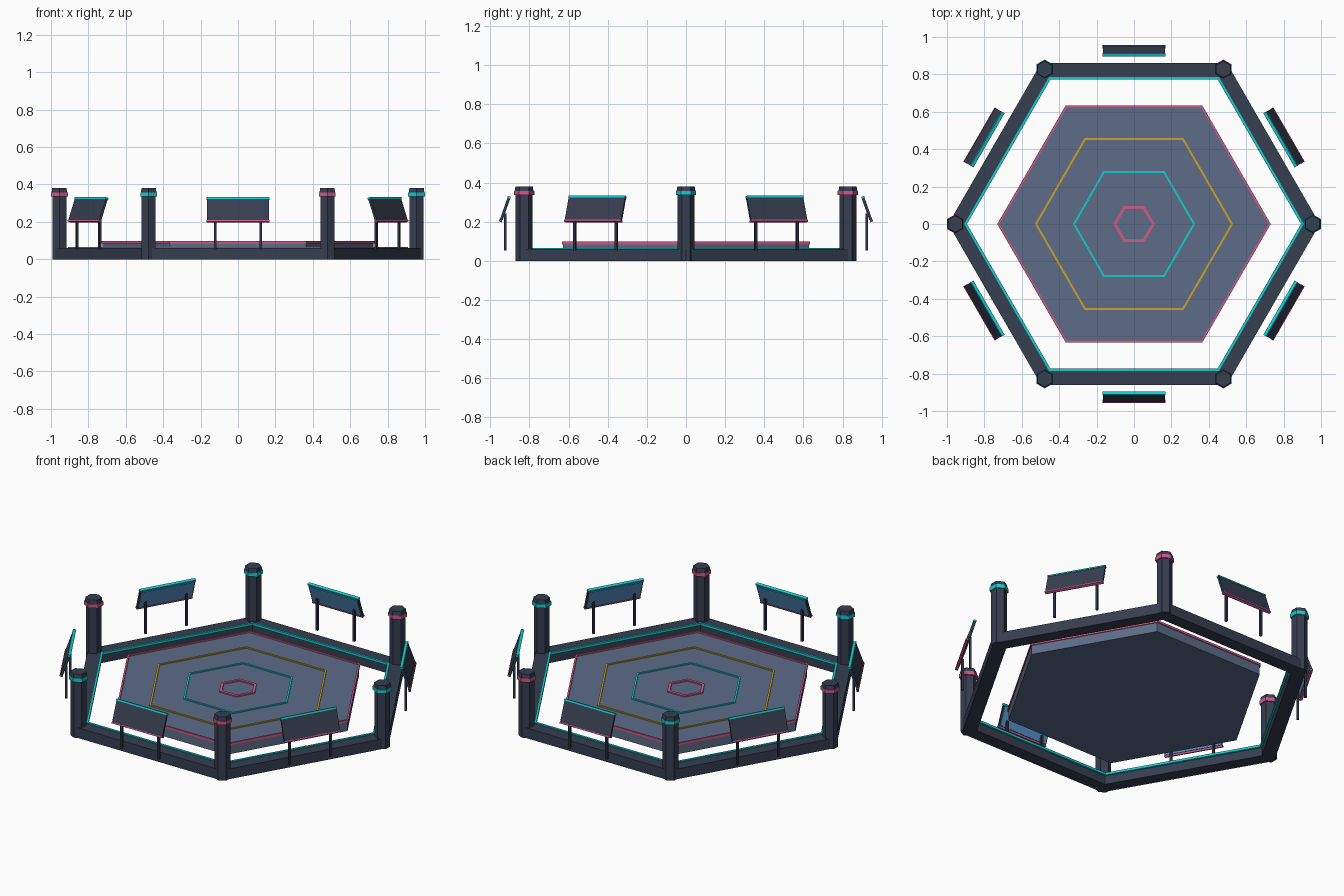
import bpy, bmesh, math
from mathutils import Matrix

if "Cube" in bpy.data.objects:
    bpy.data.objects.remove(bpy.data.objects["Cube"])


def material(name, *rgb):
    linear = [((c / 255 + 0.055) / 1.055) ** 2.4 for c in rgb] + [1]
    m = bpy.data.materials.new(name)
    m.use_nodes = True
    m.diffuse_color = linear
    m.node_tree.nodes["Principled BSDF"].inputs["Base Color"].default_value = linear
    return m


slate = material("dark slate", 54, 62, 80)
shadow = material("darker slate", 44, 50, 65)
steel = material("blue grey floor", 92, 108, 135)
cyan = material("cyan glow", 20, 205, 212)
pink = material("pink glow", 208, 88, 138)
amber = material("amber glow", 204, 164, 40)
glass = material("screen blue", 88, 146, 200)


def finish(bm, name, mat, matrix=Matrix()):
    bmesh.ops.recalc_face_normals(bm, faces=bm.faces)
    mesh = bpy.data.meshes.new(name)
    bm.to_mesh(mesh)
    bm.free()
    mesh.materials.append(mat)
    obj = bpy.data.objects.new(name, mesh)
    obj.matrix_world = matrix
    bpy.context.collection.objects.link(obj)
    return obj


def hex_prism(name, mat, r1, r2, z0, z1, x=0, y=0, turn=0):
    bm = bmesh.new()
    rings = [[bm.verts.new((x + r * math.cos(turn + k * math.pi / 3),
                            y + r * math.sin(turn + k * math.pi / 3), z))
              for k in range(6)] for r, z in ((r1, z0), (r2, z1))]
    for ring in rings:
        bm.faces.new(ring)
    for k in range(6):
        n = (k + 1) % 6
        bm.faces.new((rings[0][k], rings[0][n], rings[1][n], rings[1][k]))
    return finish(bm, name, mat)


def hex_ring(name, mat, outer, inner, z0, z1):
    # Rectangular section swept around six corners
    bm = bmesh.new()
    section = ((outer, z0), (outer, z1), (inner, z1), (inner, z0))
    loops = [[bm.verts.new((r * math.cos(k * math.pi / 3), r * math.sin(k * math.pi / 3), z))
              for r, z in section] for k in range(6)]
    for k in range(6):
        a, b = loops[k], loops[(k + 1) % 6]
        for i in range(4):
            j = (i + 1) % 4
            bm.faces.new((a[i], a[j], b[j], b[i]))
    return finish(bm, name, mat)


def box(name, mat, size, center, matrix):
    bm = bmesh.new()
    bmesh.ops.create_cube(bm, size=1)
    bmesh.ops.scale(bm, vec=size, verts=bm.verts)
    bmesh.ops.translate(bm, vec=center, verts=bm.verts)
    return finish(bm, name, mat, matrix)


# Floor with glowing outlines
hex_prism("floor", steel, 0.725, 0.725, 0.03, 0.09)
hex_ring("floor_rim", pink, 0.731, 0.719, 0.085, 0.098)
hex_ring("outer_floor_line", amber, 0.53, 0.518, 0.086, 0.096)
hex_ring("middle_floor_line", cyan, 0.327, 0.315, 0.086, 0.096)
hex_ring("center_floor_line", pink, 0.112, 0.094, 0.086, 0.097)

# Surrounding frame with inner light strip
hex_ring("frame", slate, 0.993, 0.905, 0, 0.061)
hex_ring("frame_light", cyan, 0.908, 0.893, 0.052, 0.066)

# Corner posts with alternating bands
for k in range(6):
    a = k * math.pi / 3
    x, y = 0.955 * math.cos(a), 0.955 * math.sin(a)
    turn = math.pi / 6
    hex_prism(f"post_{k}", slate, 0.043, 0.043, 0, 0.345, x, y, turn)
    hex_prism(f"post_band_{k}", pink if k % 2 else cyan, 0.052, 0.052, 0.336, 0.358, x, y, turn)
    hex_prism(f"post_cap_{k}", slate, 0.048, 0.044, 0.358, 0.381, x, y, turn)

# Inward-leaning screens outside each edge
for k in range(6):
    edge = Matrix.Rotation(math.pi / 6 + k * math.pi / 3, 4, "Z") @ Matrix.Translation((0.926, 0, 0))
    tilt = edge @ Matrix.Translation((0, 0, 0.265)) @ Matrix.Rotation(-0.34, 4, "Y")
    box(f"panel_{k}", slate, (0.012, 0.332, 0.13), (0, 0, 0), tilt)
    box(f"screen_{k}", glass, (0.004, 0.316, 0.112), (-0.007, 0, 0), tilt)
    box(f"panel_top_light_{k}", cyan, (0.017, 0.335, 0.01), (0, 0, 0.064), tilt)
    box(f"panel_bottom_light_{k}", pink, (0.017, 0.335, 0.008), (0, 0, -0.065), tilt)
    for side in (-1, 1):
        box(f"panel_leg_{k}_{'left' if side > 0 else 'right'}", shadow,
            (0.013, 0.013, 0.19), (-0.003, side * 0.122, 0.148), edge)
